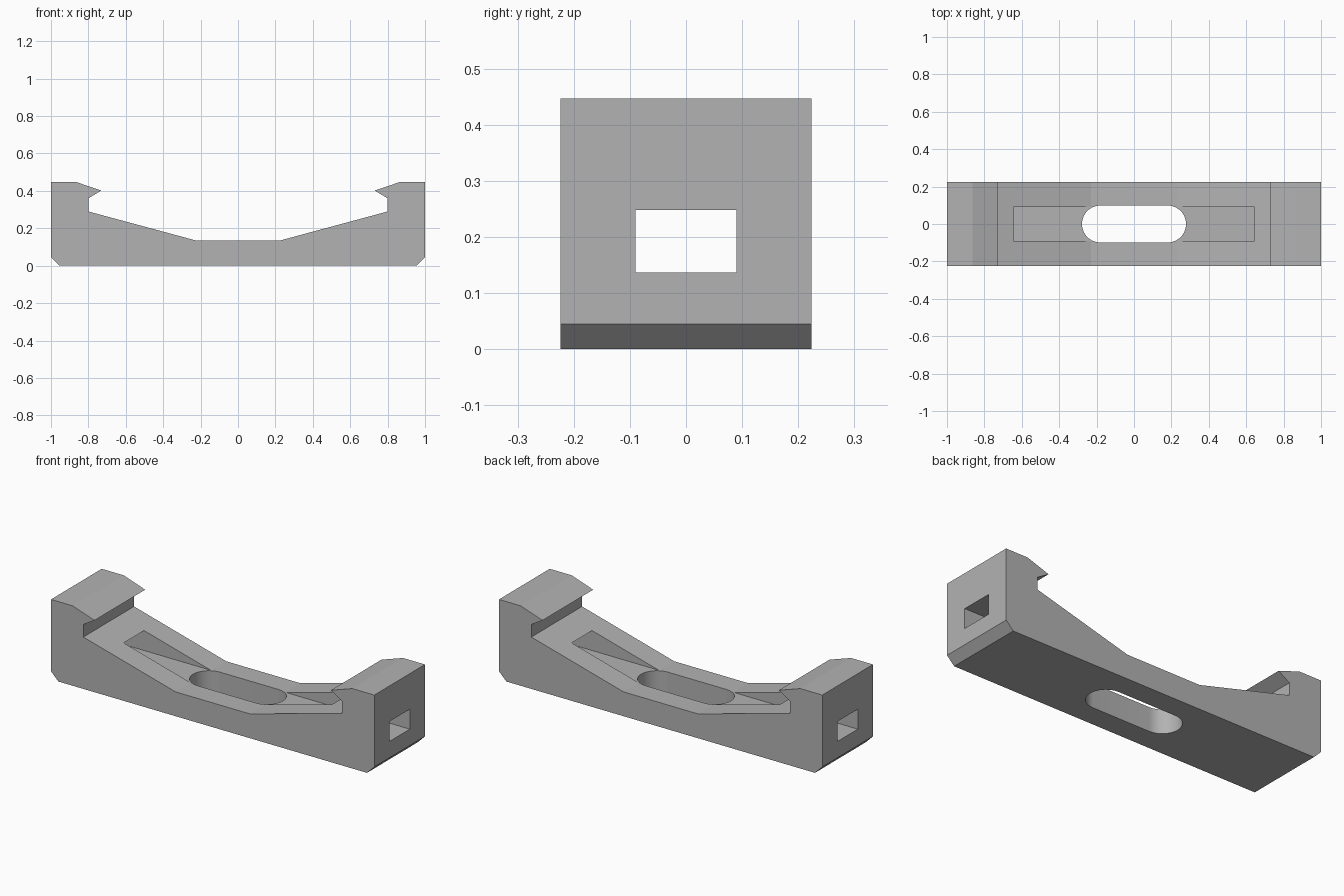
import bpy
import math
from mathutils import Matrix, Vector

cube = bpy.data.objects.get("Cube")
if cube:
    bpy.data.objects.remove(cube, do_unlink=True)

HALF_WIDTH = 0.224

grey = bpy.data.materials.new("plain_grey")
grey.use_nodes = True
colour = (0.45, 0.45, 0.45, 1)
grey.diffuse_color = colour
grey.node_tree.nodes["Principled BSDF"].inputs["Base Color"].default_value = colour


def prism(name, outline, axis, start, end):
    """Extrude a counter-clockwise outline along y or z."""
    def place(u, v, w):
        return (u, w, v) if axis == "y" else (u, v, w)
    n = len(outline)
    verts = [place(u, v, w) for w in (start, end) for u, v in outline]
    faces = [tuple(range(n)), tuple(reversed(range(n, 2 * n)))]
    faces += [(i, i + n, (i + 1) % n + n, (i + 1) % n) for i in range(n)]
    if axis == "z":
        faces = [tuple(reversed(f)) for f in faces]
    mesh = bpy.data.meshes.new(name)
    mesh.from_pydata(verts, [], faces)
    mesh.materials.append(grey)
    obj = bpy.data.objects.new(name, mesh)
    bpy.context.collection.objects.link(obj)
    return obj


def cut(target, cutter):
    """Subtract the cutter from the target and remove it."""
    cutter.hide_render = True
    mod = target.modifiers.new("cut", "BOOLEAN")
    mod.operation = "DIFFERENCE"
    mod.solver = "EXACT"
    mod.object = cutter
    bpy.context.view_layer.objects.active = target
    bpy.ops.object.modifier_apply(modifier=mod.name)
    bpy.data.objects.remove(cutter, do_unlink=True)


# Cradle body: half profile with hooked jaw, mirrored about the centre
half = [(0.955, 0), (1, 0.045), (1, 0.447), (0.864, 0.447), (0.731, 0.402),
        (0.8, 0.36), (0.8, 0.29), (0.229, 0.136)]
profile = half + [(-x, z) for x, z in reversed(half)]
body = prism("cradle_body", profile, "y", -HALF_WIDTH, HALF_WIDTH)

# Rectangular strap passage running lengthwise
passage = [(-1.2, 0.1365), (1.2, 0.1365), (1.2, 0.248), (-1.2, 0.248)]
cut(body, prism("strap_passage_cutter", passage, "y", -0.09, 0.09))

# Rounded mounting slot through the floor
RADIUS, REACH, STEPS = 0.099, 0.179, 24
slot = []
for side in (1, -1):
    for i in range(STEPS + 1):
        a = math.pi * (i / STEPS - 0.5)
        slot.append((side * (REACH + RADIUS * math.cos(a)),
                     side * RADIUS * math.sin(a)))
cut(body, prism("mounting_slot_cutter", slot, "z", -0.1, 0.6))

# Smooth slot ends, crisp edges elsewhere
bpy.ops.object.select_all(action="DESELECT")
body.select_set(True)
bpy.context.view_layer.objects.active = body
bpy.ops.object.shade_smooth_by_angle(angle=math.radians(12))
